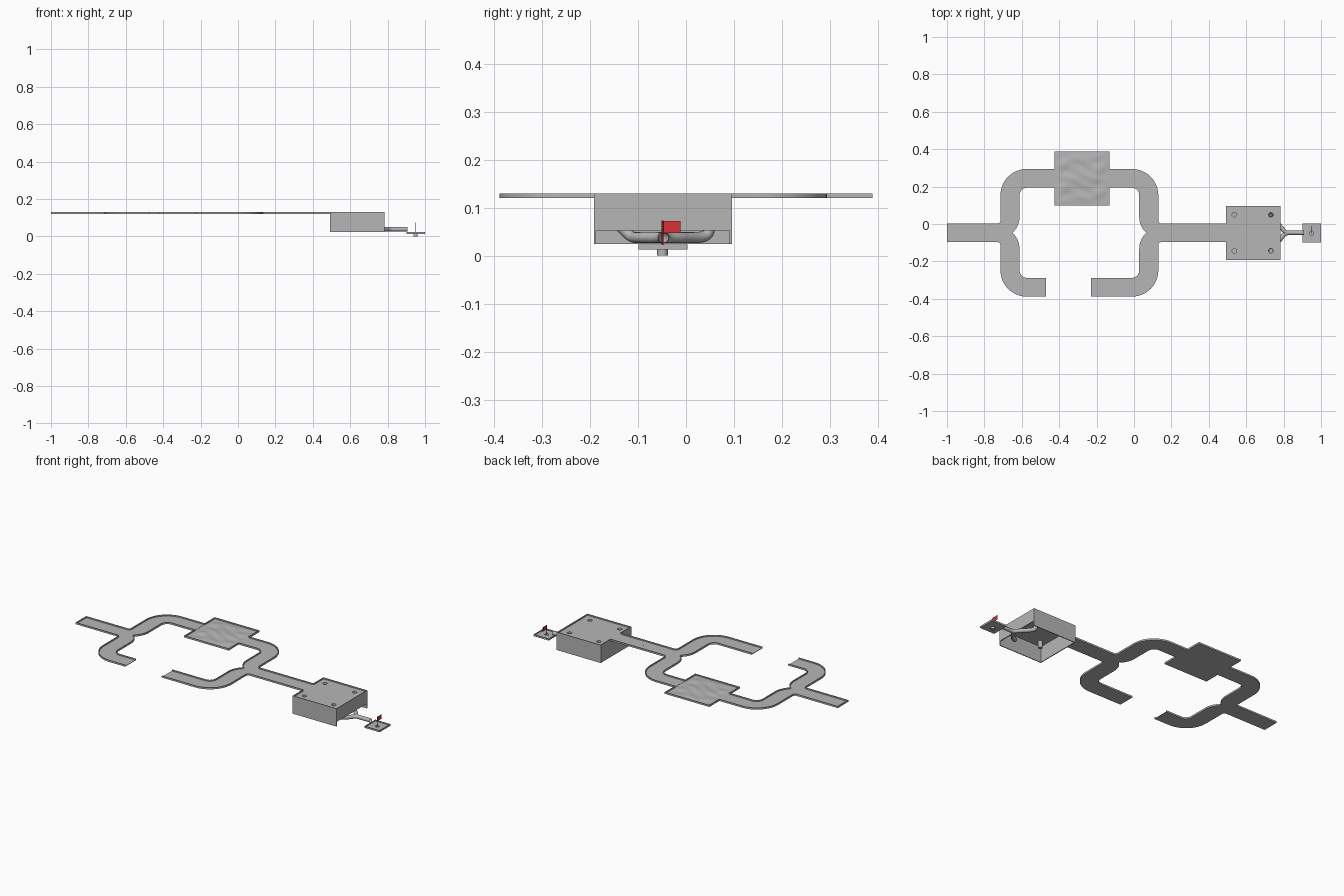
import bpy, bmesh, math

if "Cube" in bpy.data.objects:
    bpy.data.objects.remove(bpy.data.objects["Cube"])

C = -0.047        # centre line of the course
XM = -0.292       # mirror line between the two forks
W = 0.05          # half lane width
T = 0.005         # rim thickness
Z0, ZF, Z1 = 0.12, 0.123, 0.13   # underside, floor, rim top


def material(name, rgb):
    m = bpy.data.materials.new(name)
    m.diffuse_color = (*rgb, 1)
    m.use_nodes = True
    m.node_tree.nodes["Principled BSDF"].inputs["Base Color"].default_value = m.diffuse_color
    return m


GREY = material("grey", (0.47, 0.47, 0.47))
RED = material("red", (0.68, 0.03, 0.035))


def finish(bm, name, mat=GREY):
    bmesh.ops.recalc_face_normals(bm, faces=bm.faces)
    me = bpy.data.meshes.new(name)
    bm.to_mesh(me)
    bm.free()
    ob = bpy.data.objects.new(name, me)
    bpy.context.collection.objects.link(ob)
    me.materials.append(mat)
    return ob


def arc(cx, cy, r, a0, a1, n=12):
    return [(cx + r * math.cos(math.radians(a0 + (a1 - a0) * i / n)),
             cy + r * math.sin(math.radians(a0 + (a1 - a0) * i / n))) for i in range(n + 1)]


def slab(name, pts, z0, z1, mat=GREY):
    """Flat outline given thickness."""
    bm = bmesh.new()
    f = bm.faces.new([bm.verts.new((x, y, z0)) for x, y in pts])
    ext = bmesh.ops.extrude_face_region(bm, geom=[f])
    bmesh.ops.translate(bm, vec=(0, 0, z1 - z0),
                        verts=[v for v in ext["geom"] if isinstance(v, bmesh.types.BMVert)])
    return finish(bm, name, mat)


def rim(name, pts, z0, z1, side, remap=lambda p: p, t=T):
    """Upright wall along a polyline, thickened to its left (1) or right (-1)."""
    inner = []
    for i, (x, y) in enumerate(pts):
        dirs = []
        for a, b in ((i - 1, i), (i, i + 1)):
            if a >= 0 and b < len(pts):
                dx, dy = pts[b][0] - pts[a][0], pts[b][1] - pts[a][1]
                d = math.hypot(dx, dy)
                dirs.append((-dy / d, dx / d))
        nx, ny = sum(d[0] for d in dirs), sum(d[1] for d in dirs)
        k = side * t * len(dirs) / (nx * nx + ny * ny)
        inner.append((x + nx * k, y + ny * k))
    bm = bmesh.new()
    rings = []
    for p, q in zip(pts, inner):
        p, q = remap(p), remap(q)
        rings.append([bm.verts.new(v) for v in ((*p, z0), (*p, z1), (*q, z1), (*q, z0))])
    for a, b in zip(rings, rings[1:]):
        for j in range(4):
            bm.faces.new((a[j], a[(j + 1) % 4], b[(j + 1) % 4], b[j]))
    bm.faces.new(rings[0])
    bm.faces.new(rings[-1])
    return finish(bm, name)


def cylinder(name, x, y, r, z0, z1, mat=GREY, top=True):
    bm = bmesh.new()
    bmesh.ops.create_cone(bm, cap_ends=True, segments=20, radius1=r, radius2=r, depth=z1 - z0)
    bmesh.ops.translate(bm, vec=(x, y, (z0 + z1) / 2), verts=bm.verts)
    if not top:
        bm.faces.remove(max(bm.faces, key=lambda f: f.calc_center_median().z))
    return finish(bm, name, mat)


def cut(ob, x, y, r):
    c = cylinder("hole_cutter", x, y, r, -0.1, 0.3)
    m = ob.modifiers.new("hole", "BOOLEAN")
    m.operation, m.object, m.solver = "DIFFERENCE", c, "EXACT"
    c.hide_render = True
    c.hide_viewport = True
    c.display_type = "WIRE"


def pipe(name, pts, r):
    cu = bpy.data.curves.new(name, "CURVE")
    cu.dimensions = "3D"
    cu.bevel_depth, cu.bevel_resolution, cu.resolution_u = r, 4, 6
    s = cu.splines.new("NURBS")
    s.points.add(len(pts) - 1)
    for p, co in zip(s.points, pts):
        p.co = (*co, 1)
    s.use_endpoint_u, s.order_u = True, 3
    cu.materials.append(GREY)
    ob = bpy.data.objects.new(name, cu)
    bpy.context.collection.objects.link(ob)


# Forked lanes: each quarter is drawn as the upper left one, then mirrored
XO, XI = -0.714, -0.612
YO, YI = C + 0.341, C + 0.241
for sx, sy, start, stop, label in ((1, 1, -1.0, -0.425, "upper_left"),
                                   (1, -1, -1.0, -0.47, "lower_left"),
                                   (-1, 1, 2 * XM - 0.493, 2 * XM + 0.131, "upper_right"),
                                   (-1, -1, 2 * XM - 0.493, 2 * XM + 0.23, "lower_right")):
    def remap(p, sx=sx, sy=sy):
        return (XM + sx * (p[0] - XM), C + sy * (p[1] - C))
    outer = ([(start, C + W)] + arc(XO - 0.015, C + W + 0.015, 0.015, -90, 0, 4)
             + arc(XO + 0.14, YO - 0.14, 0.14, 180, 90) + [(stop, YO)])
    inner = (arc(XI - 0.114, C + 0.085, 0.114, -48.2, 0)
             + arc(XI + 0.04, YI - 0.04, 0.04, 180, 90) + [(stop, YI)])
    floor = outer + inner[::-1] + [(start, C)]
    slab("lane_floor_" + label, [remap(p) for p in floor], Z0, ZF)
    rim("lane_outer_rim_" + label, outer, Z0, Z1, -1, remap)
    rim("lane_inner_rim_" + label, inner, Z0, Z1, 1, remap)
rim("start_rim", [(-1, C - W), (-1, C + W)], Z0, Z1, -1)

# Wavy square platform on the upper lane
PX0, PX1, PY0, PY1 = -0.425, -0.131, 0.100, 0.388
slab("wavy_platform_base", [(PX0, PY0), (PX1, PY0), (PX1, PY1), (PX0, PY1)], Z0, Z0 + 0.002)
rim("wavy_platform_upper_rim", [(PX0, YO), (PX0, PY1), (PX1, PY1), (PX1, YO)], Z0, Z1, -1)
rim("wavy_platform_lower_rim", [(PX0, YI), (PX0, PY0), (PX1, PY0), (PX1, YI)], Z0, Z1, 1)
bm = bmesh.new()
bmesh.ops.create_grid(bm, x_segments=28, y_segments=28, size=0.5)
for v in bm.verts:
    u, w = v.co.x, v.co.y
    fade = min(1, 6 * (0.5 - abs(u)), 6 * (0.5 - abs(w)))
    h = math.sin(9 * u + 2 * math.sin(5 * w)) * math.sin(21 * w + 1.5 * math.sin(7 * u))
    v.co = ((PX0 + PX1) / 2 + u * (PX1 - PX0 - T), (PY0 + PY1) / 2 + w * (PY1 - PY0 - T),
            ZF + fade * (0.003 + 0.003 * h))
wavy = finish(bm, "wavy_surface")
if wavy.data.polygons[0].normal.z < 0:
    wavy.data.flip_normals()

# Box with four holes, open below and under its right wall
BX0, BX1, BY0, BY1 = 0.493, 0.783, C - 0.145, C + 0.143
top = slab("box_top", [(BX0, BY0), (BX1, BY0), (BX1, BY1), (BX0, BY1)], Z0, ZF)
rim("box_top_rim", [(BX0, C + W), (BX0, BY1), (BX1, BY1), (BX1, BY0), (BX0, BY0), (BX0, C - W)],
    Z0, Z1, -1)
rim("box_skirt", [(BX1, BY1), (BX0, BY1), (BX0, BY0), (BX1, BY0)], 0.024, Z0, 1)
rim("box_right_wall", [(BX1, BY0 + T), (BX1, BY1 - T)], 0.052, Z0, 1)
HX, HY = (0.537, 0.731), (C - 0.097, C + 0.097)
for x in HX:
    for y in HY:
        cut(top, x, y, 0.0125)
for y in HY:
    cylinder("hole_cup", HX[0], y, 0.0125, 0.08, ZF, top=False)

# Two pipes joining into one outlet
PZ = 0.038
for s, bend in ((1, 0.012), (-1, 0.03)):
    y = C + s * 0.097
    pipe("drain_pipe", [(HX[1], y, ZF - 0.001), (HX[1], y, 0.09), (HX[1], y, PZ + bend),
                        (HX[1] + 0.005, y - s * bend, PZ), (0.765, C + s * 0.052, PZ),
                        (0.785, C + s * 0.032, PZ), (0.81, C, PZ), (0.83, C, PZ)], 0.0115)
pipe("outlet_pipe", [(0.81, C, PZ), (0.85, C, PZ), (0.905, C, PZ)], 0.0115)

# Final pad with its cup
GX0, GX1, GY0, GY1 = 0.9, 1.0, C - 0.052, C + 0.05
pad = slab("pad_floor", [(GX0, GY0), (GX1, GY0), (GX1, GY1), (GX0, GY1)], 0.013, 0.017)
mid = (GX0 + GX1) / 2
rim("pad_rim", [(mid, GY0), (GX1, GY0), (GX1, GY1), (GX0, GY1), (GX0, GY0), (mid, GY0)],
    0.013, 0.023, 1, t=0.004)
cut(pad, mid, C - 0.002, 0.011)
cylinder("pad_cup", mid, C - 0.002, 0.011, 0, 0.017, top=False)

# Flag
cylinder("flag_pole", mid, C - 0.002, 0.0017, 0, 0.073, RED)
slab("flag", [(mid - 0.001, C), (mid + 0.001, C), (mid + 0.001, C + 0.036), (mid - 0.001, C + 0.036)],
     0.047, 0.072, RED)

# Smooth the curved parts, keep edges sharp
obs = [o for o in bpy.context.scene.objects if not o.hide_render]
for o in obs:
    o.select_set(True)
bpy.context.view_layer.objects.active = next(o for o in obs if o.type == "CURVE")
bpy.ops.object.convert(target="MESH")
bpy.ops.object.shade_smooth_by_angle(angle=math.radians(35))
